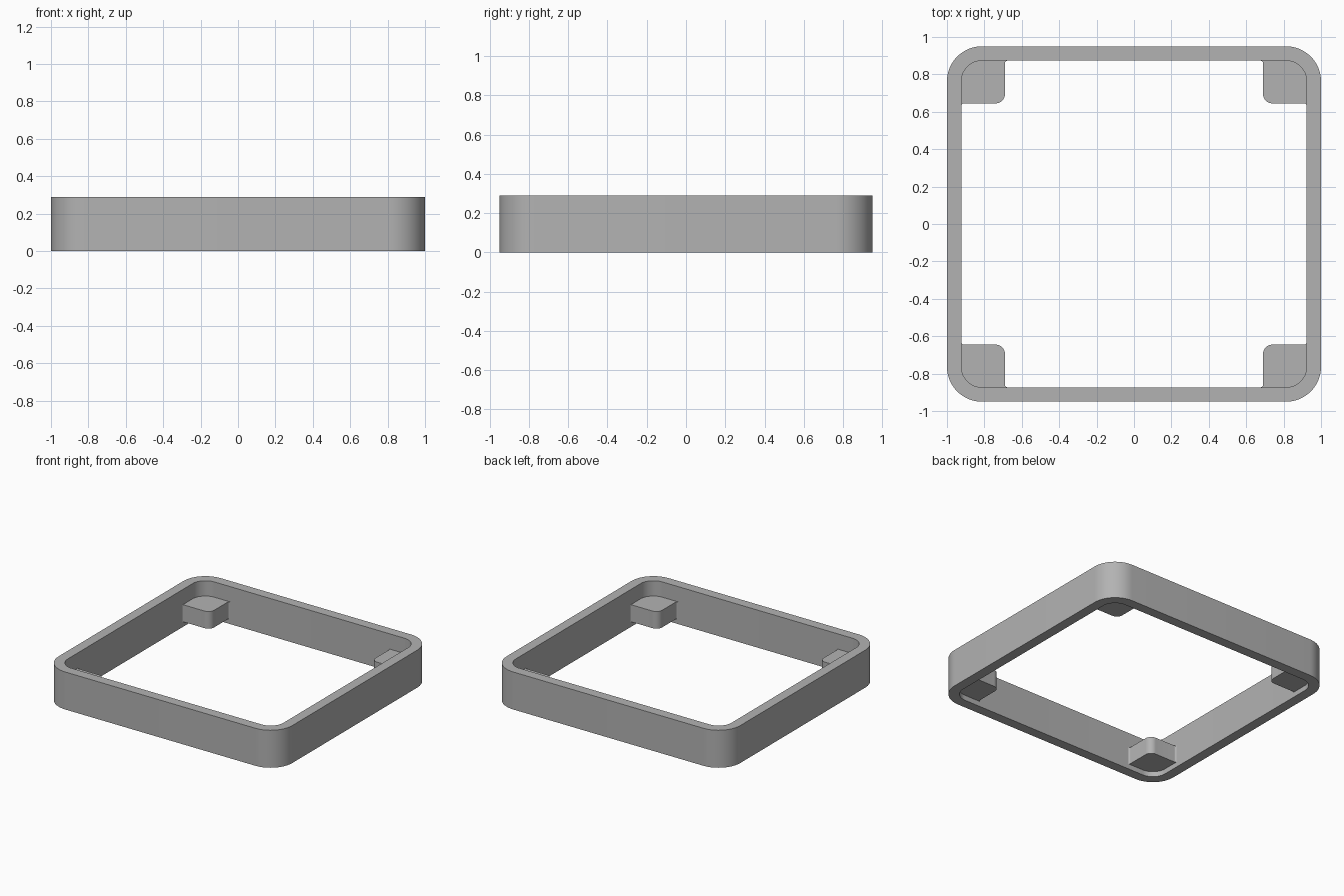
import bpy
import bmesh
from math import radians, cos, sin

cube = bpy.data.objects.get("Cube")
if cube:
    bpy.data.objects.remove(cube, do_unlink=True)

HALF_X, HALF_Y, HEIGHT = 1.0, 0.95, 0.29
WALL, RADIUS = 0.077, 0.187
PAD_X, PAD_Y, PAD_LOW, PAD_HIGH = 0.69, 0.645, 0.04, 0.172
PAD_RADIUS, FILLET = 0.05, 0.012

gray = bpy.data.materials.new("plain gray")
gray.use_nodes = True
gray.diffuse_color = (0.45, 0.45, 0.45, 1)
gray.node_tree.nodes["Principled BSDF"].inputs["Base Color"].default_value = gray.diffuse_color


def arc(cx, cy, r, start, end, steps):
    angles = [radians(start + (end - start) * i / steps) for i in range(steps + 1)]
    return [(cx + r * cos(a), cy + r * sin(a)) for a in angles]


def rounded_rectangle(inset):
    cx, cy = HALF_X - RADIUS, HALF_Y - RADIUS
    points = []
    for i, (sx, sy) in enumerate([(1, 1), (-1, 1), (-1, -1), (1, -1)]):
        points += arc(sx * cx, sy * cy, RADIUS - inset, 90 * i, 90 * i + 90, 16)
    return points


def finish(bm, name):
    bmesh.ops.recalc_face_normals(bm, faces=bm.faces)
    mesh = bpy.data.meshes.new(name)
    bm.to_mesh(mesh)
    bm.free()
    mesh.materials.append(gray)
    obj = bpy.data.objects.new(name, mesh)
    bpy.context.collection.objects.link(obj)
    bpy.ops.object.select_all(action="DESELECT")
    obj.select_set(True)
    bpy.context.view_layer.objects.active = obj
    bpy.ops.object.shade_smooth_by_angle(angle=radians(30))


# Frame: four rounded loops joined into a closed wall
bm = bmesh.new()
loops = [[bm.verts.new((x, y, z)) for x, y in rounded_rectangle(inset)]
         for inset, z in [(0, 0), (0, HEIGHT), (WALL, HEIGHT), (WALL, 0)]]
for a, b in zip(loops, loops[1:] + loops[:1]):
    for i in range(len(a)):
        j = (i + 1) % len(a)
        bm.faces.new((a[i], a[j], b[j], b[i]))
finish(bm, "frame")

# Corner pad outline: rounded inner corner, small fillets, back edge sunk in the wall
inner_x, inner_y = HALF_X - WALL, HALF_Y - WALL
sunk = WALL / 2
outline = arc(PAD_X + PAD_RADIUS, PAD_Y + PAD_RADIUS, PAD_RADIUS, 180, 270, 10)
outline += arc(inner_x - FILLET, PAD_Y - FILLET, FILLET, 90, 0, 5)
outline.append((inner_x + sunk, PAD_Y - FILLET))
outline += arc(HALF_X - RADIUS, HALF_Y - RADIUS, RADIUS - sunk, 0, 90, 12)
outline.append((PAD_X - FILLET, inner_y + sunk))
outline += arc(PAD_X - FILLET, inner_y - FILLET, FILLET, 90, 0, 5)

for side, sx in (("left", 1), ("right", -1)):
    for end, sy in (("back", 1), ("front", -1)):
        bm = bmesh.new()
        base = bm.faces.new([bm.verts.new((sx * x, sy * y, PAD_LOW)) for x, y in outline])
        top = bmesh.ops.extrude_face_region(bm, geom=[base], use_keep_orig=True)["geom"]
        lifted = [v for v in top if isinstance(v, bmesh.types.BMVert)]
        bmesh.ops.translate(bm, verts=lifted, vec=(0, 0, PAD_HIGH - PAD_LOW))
        finish(bm, f"corner_pad_{end}_{side}")
